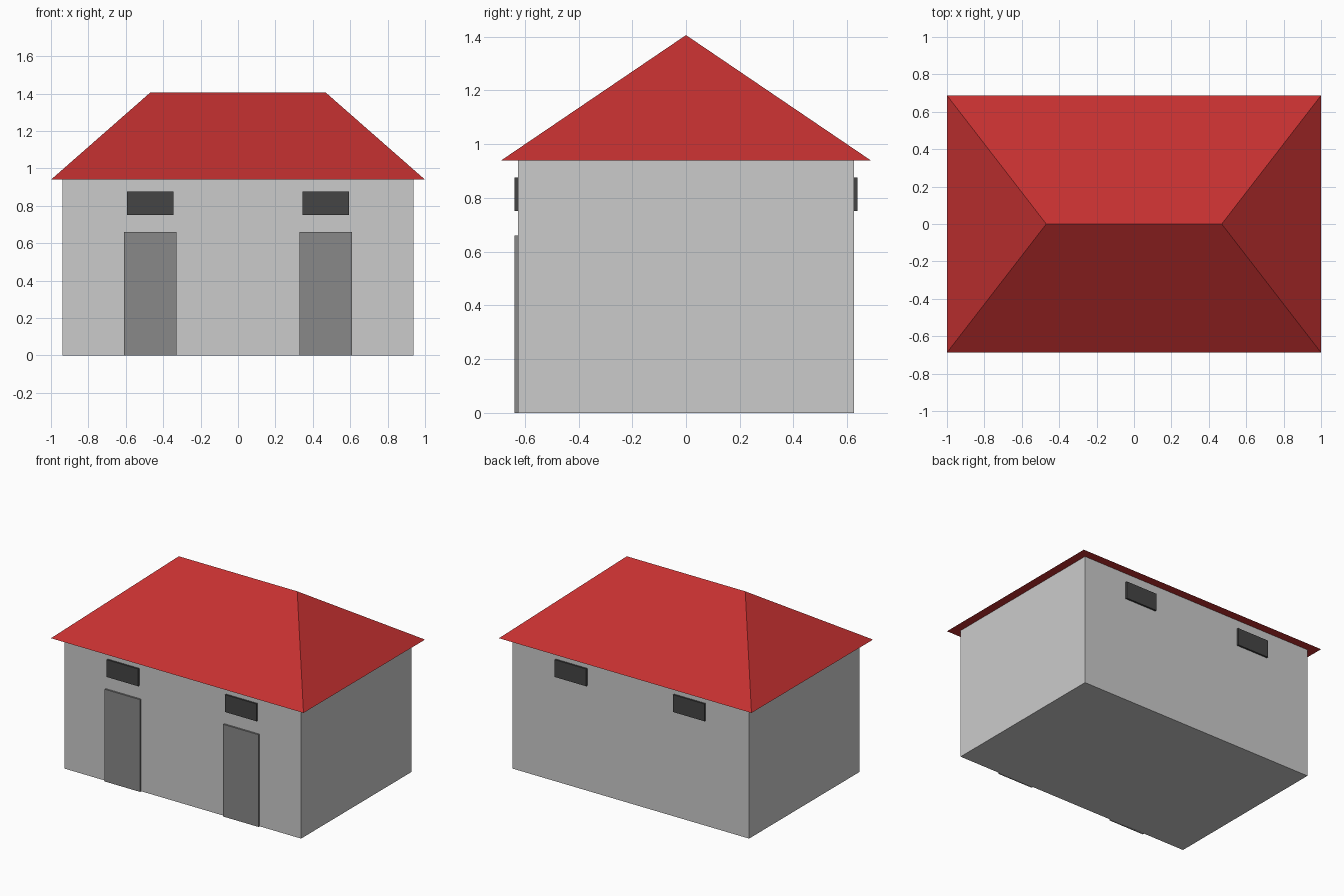
import bpy
import bmesh

if "Cube" in bpy.data.objects:
    bpy.data.objects.remove(bpy.data.objects["Cube"])


def material(name, color):
    mat = bpy.data.materials.new(name)
    mat.diffuse_color = (*color, 1)
    mat.use_nodes = True
    mat.node_tree.nodes["Principled BSDF"].inputs["Base Color"].default_value = mat.diffuse_color
    return mat


def box(name, center, size, mat=None):
    bpy.ops.mesh.primitive_cube_add(size=1, location=center)
    obj = bpy.context.object
    obj.name = name
    obj.scale = size
    bpy.ops.object.transform_apply(location=False, rotation=False, scale=True)
    if mat:
        obj.data.materials.append(mat)
    return obj


red = material("roof_red", (0.55, 0.03, 0.03))
door_grey = material("door_grey", (0.25, 0.25, 0.25))
window_black = material("window_black", (0.06, 0.06, 0.06))

WALL_X, WALL_Y, WALL_H = 0.9375, 0.625, 0.94
RAISE = 0.0125  # how far doors and windows stand out from the wall

# Walls
box("walls", (0, 0, WALL_H / 2), (2 * WALL_X, 2 * WALL_Y, WALL_H))

# Hipped roof: eaves rectangle and a shorter ridge
bm = bmesh.new()
eaves = [bm.verts.new((x, y, WALL_H)) for x, y in
         ((-1, -0.6875), (1, -0.6875), (1, 0.6875), (-1, 0.6875))]
ridge = [bm.verts.new((x, 0, 1.406)) for x in (-0.469, 0.469)]
bmesh.ops.convex_hull(bm, input=eaves + ridge)
bmesh.ops.dissolve_limit(bm, angle_limit=0.01, verts=bm.verts, edges=bm.edges)
bmesh.ops.recalc_face_normals(bm, faces=bm.faces)
mesh = bpy.data.meshes.new("roof")
bm.to_mesh(mesh)
bm.free()
mesh.materials.append(red)
bpy.context.collection.objects.link(bpy.data.objects.new("roof", mesh))

# Front doors, with a window above each and matching windows at the back
for side, x in (("left", -0.469), ("right", 0.469)):
    box(f"door_{side}", (x, -WALL_Y, 0.33), (0.28, 2 * RAISE, 0.66), door_grey)
    for face, y in (("front", -WALL_Y), ("back", WALL_Y)):
        box(f"window_{face}_{side}", (x, y, 0.814),
            (0.25, 2 * RAISE, 0.124), window_black)
